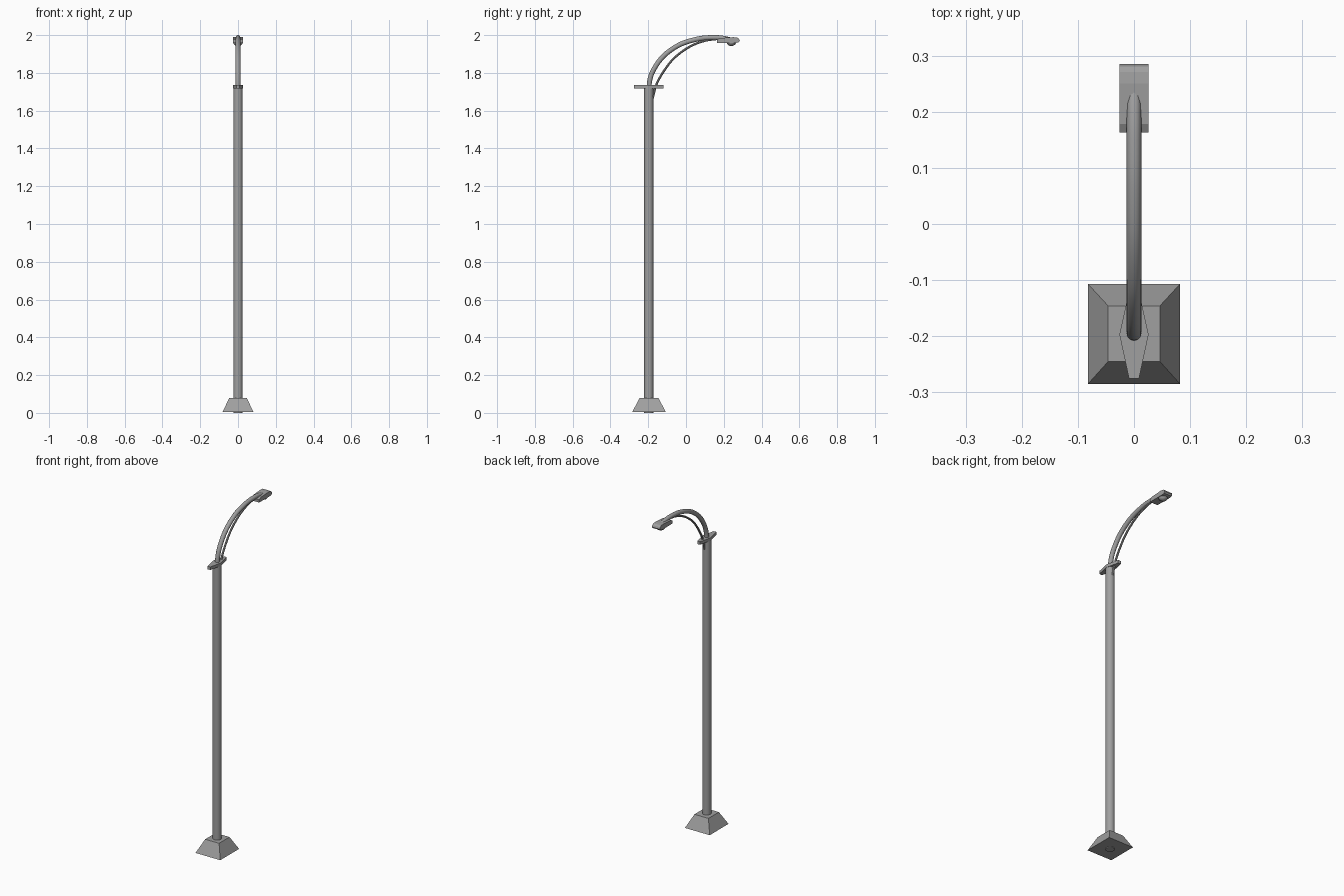
import bpy, bmesh, math
from mathutils import Vector

if "Cube" in bpy.data.objects:
    bpy.data.objects.remove(bpy.data.objects["Cube"])

PY = -0.197  # pole axis

metal = bpy.data.materials.new("dark_grey_metal")
metal.diffuse_color = (0.35, 0.35, 0.35, 1)
metal.use_nodes = True
metal.node_tree.nodes["Principled BSDF"].inputs["Base Color"].default_value = metal.diffuse_color


def make(name, bm, smooth=False):
    bmesh.ops.recalc_face_normals(bm, faces=bm.faces)
    me = bpy.data.meshes.new(name)
    bm.to_mesh(me)
    bm.free()
    me.materials.append(metal)
    ob = bpy.data.objects.new(name, me)
    bpy.context.collection.objects.link(ob)
    if smooth:
        bpy.ops.object.select_all(action='DESELECT')
        ob.select_set(True)
        bpy.context.view_layer.objects.active = ob
        bpy.ops.object.shade_smooth_by_angle(angle=math.radians(40))
    return ob


def loft(name, rings, smooth=False):
    """Skin a list of equal-length point rings and cap both ends."""
    bm = bmesh.new()
    vs = [[bm.verts.new(p) for p in r] for r in rings]
    n = len(rings[0])
    for a, b in zip(vs, vs[1:]):
        for i in range(n):
            j = (i + 1) % n
            bm.faces.new((a[i], a[j], b[j], b[i]))
    bm.faces.new(vs[0])
    bm.faces.new(vs[-1])
    return make(name, bm, smooth)


def rect(hx, y0, y1, z):
    return [(-hx, y0, z), (hx, y0, z), (hx, y1, z), (-hx, y1, z)]


def circle(r, y, z, n=20):
    return [(r * math.cos(2 * math.pi * i / n), y + r * math.sin(2 * math.pi * i / n), z)
            for i in range(n)]


def spline(pts, steps=4):
    """Catmull-Rom curve through (y, z) points."""
    p = [Vector((0, y, z)) for y, z in pts]
    p = [2 * p[0] - p[1]] + p + [2 * p[-1] - p[-2]]
    out = []
    for a, b, c, d in zip(p, p[1:], p[2:], p[3:]):
        for k in range(steps):
            t = k / steps
            out.append(0.5 * (2 * b + (c - a) * t + (2 * a - 5 * b + 4 * c - d) * t * t
                              + (3 * b - a - 3 * c + d) * t ** 3))
    return out + [p[-2]]


def tube(name, pts, r, n=12):
    path = spline(pts)
    rings = []
    for i, c in enumerate(path):
        t = (path[min(i + 1, len(path) - 1)] - path[max(i - 1, 0)]).normalized()
        up = Vector((1, 0, 0)).cross(t)
        rings.append([c + r * (math.cos(a) * Vector((1, 0, 0)) + math.sin(a) * up)
                      for a in (2 * math.pi * k / n for k in range(n))])
    return loft(name, rings, True)


# Tapered foot, with the pole just showing underneath it
loft("base", [rect(0.082, -0.285, -0.107, 0.004), rect(0.046, -0.245, -0.146, 0.08)])
loft("pole", [circle(0.0245, PY, 0), circle(0.0245, PY, 1.735)], True)

# Pointed collar plate on top of the pole
outline = [(-0.009, -0.275), (0.009, -0.275), (0.026, PY),
           (0.009, -0.12), (-0.009, -0.12), (-0.026, PY)]
loft("collar", [[(x, y, z) for x, y in outline] for z in (1.718, 1.736)])

# Curved main arm and thin brace under it
tube("arm", [(-0.196, 1.70), (-0.192, 1.76), (-0.17, 1.82), (-0.115, 1.893), (-0.03, 1.951),
             (0.07, 1.981), (0.15, 1.987), (0.20, 1.983), (0.24, 1.973)], 0.013)
tube("brace", [(-0.176, 1.667), (-0.156, 1.74), (-0.115, 1.813), (-0.06, 1.881),
               (0.02, 1.939), (0.10, 1.970), (0.17, 1.98)], 0.006, 8)

# Lamp head: side profile extruded across x
profile = [(0.163, 1.959), (0.163, 1.976), (0.178, 1.984), (0.25, 1.989), (0.271, 1.987),
           (0.281, 1.98), (0.285, 1.97), (0.279, 1.962), (0.265, 1.959)]
loft("lamp_head", [[(x, y, z) for y, z in profile] for x in (-0.026, 0.026)])

# Domed lens under the head
loft("lens", [circle(0.025 * math.cos(a), 0.24, 1.962 - 0.02 * math.sin(a), 16)
              for a in (0, 0.4, 0.8, 1.2, 1.5)], True)
